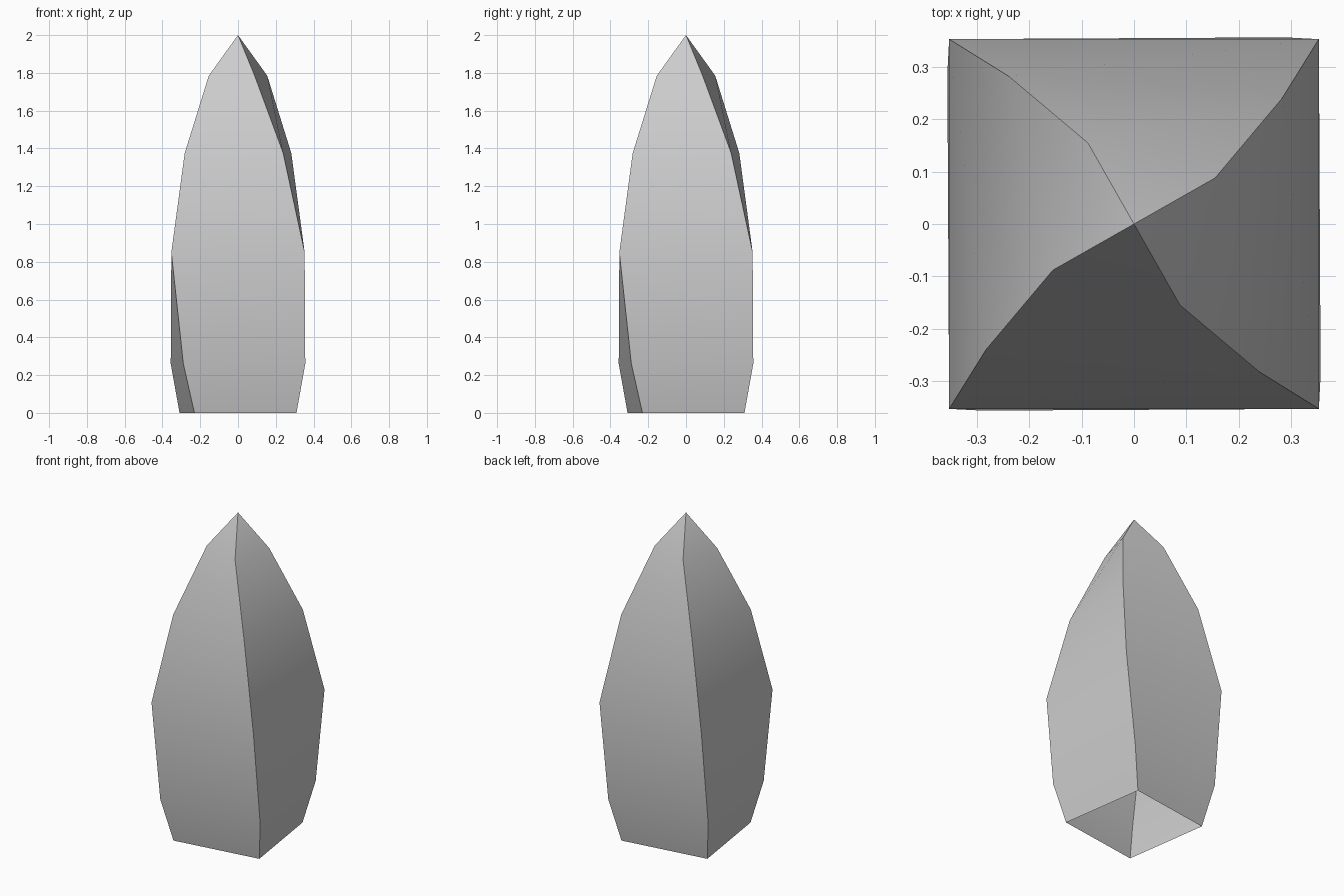
import bpy, math

if "Cube" in bpy.data.objects:
    bpy.data.objects.remove(bpy.data.objects["Cube"])

# Square cross-sections of the twisted spike: (height, corner radius, corner angle in degrees)
rings = [(0.0, 0.386, 53.3), (0.26, 0.459, 50.9), (0.85, 0.499, 45.0),
         (1.375, 0.370, 40.3), (1.785, 0.178, 29.6)]

verts = []
for z, r, a in rings:
    for k in range(4):
        t = math.radians(a + 90 * k)
        verts.append((r * math.cos(t), r * math.sin(t), z))
apex = len(verts)
verts.append((0, 0, 2))

# Side walls, then the pointed tip; the base is left open
faces = []
for i in range(len(rings) - 1):
    for k in range(4):
        n = (k + 1) % 4
        faces.append((4 * i + k, 4 * i + n, 4 * i + 4 + n, 4 * i + 4 + k))
for k in range(4):
    faces.append((apex - 4 + k, apex - 4 + (k + 1) % 4, apex))

mesh = bpy.data.meshes.new("twisted_spike")
mesh.from_pydata(verts, [], faces)
mesh.update()
spike = bpy.data.objects.new("twisted_spike", mesh)
bpy.context.collection.objects.link(spike)

# Smooth along the height, sharp at the four corners
bpy.context.view_layer.objects.active = spike
spike.select_set(True)
bpy.ops.object.shade_smooth_by_angle(angle=math.radians(35))
